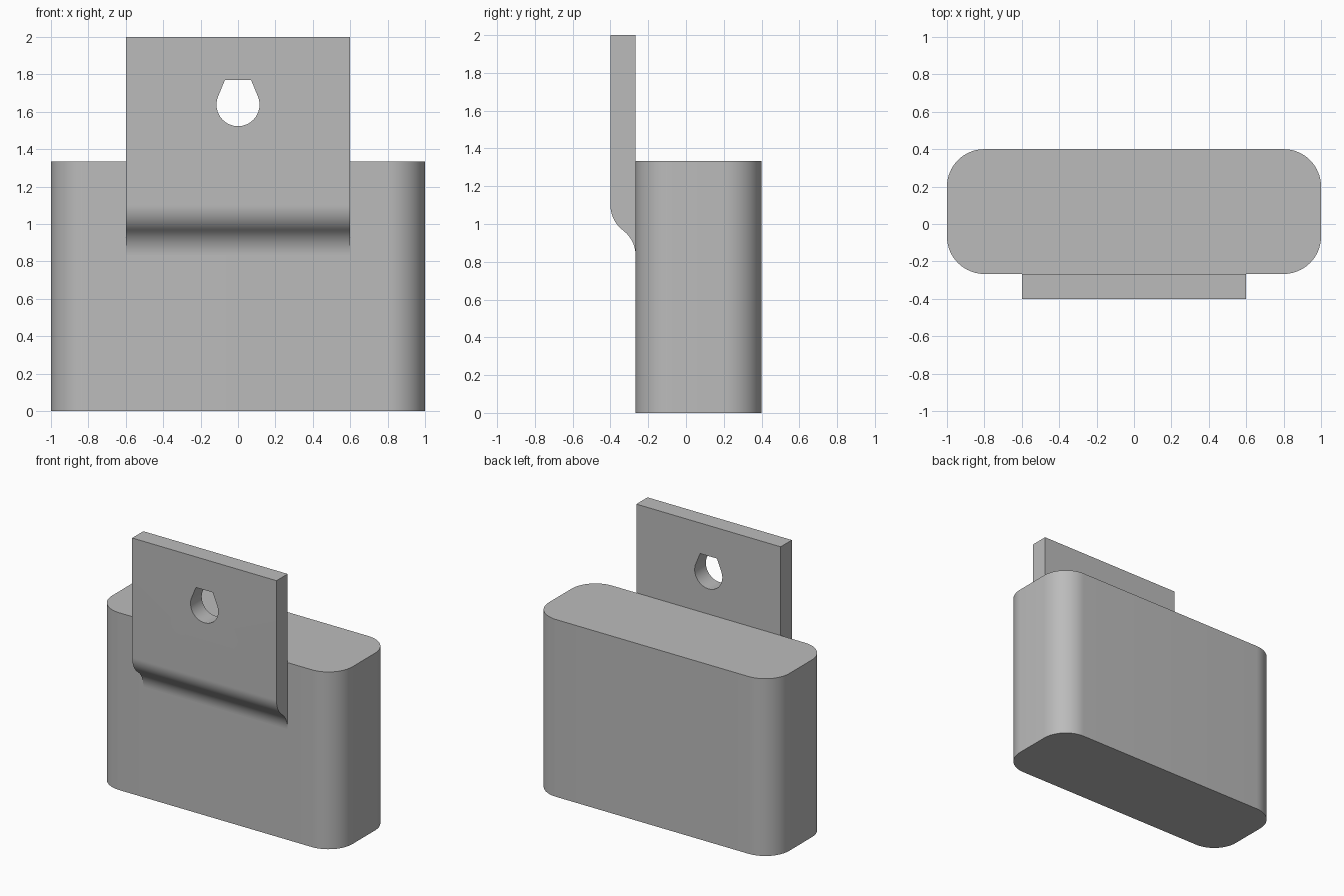
import bpy
import bmesh
from math import sin, cos, pi, radians, atan2
from mathutils import Vector

if "Cube" in bpy.data.objects:
    bpy.data.objects.remove(bpy.data.objects["Cube"], do_unlink=True)

GREY = (0.5, 0.5, 0.5, 1)
grey = bpy.data.materials.new("plain grey")
grey.use_nodes = True
grey.diffuse_color = GREY
grey.node_tree.nodes["Principled BSDF"].inputs["Base Color"].default_value = GREY


def arc(cx, cy, r, start, end, steps=16):
    angles = [start + (end - start) * i / steps for i in range(steps + 1)]
    return [(cx + r * cos(a), cy + r * sin(a)) for a in angles]


def extrude_profile(name, points, place, offset):
    """Fill a closed 2D outline and extrude it along an offset vector."""
    bm = bmesh.new()
    face = bm.faces.new([bm.verts.new(place(*p)) for p in points])
    ext = bmesh.ops.extrude_face_region(bm, geom=[face], use_keep_orig=True)
    moved = [g for g in ext["geom"] if isinstance(g, bmesh.types.BMVert)]
    bmesh.ops.translate(bm, verts=moved, vec=Vector(offset))
    bmesh.ops.recalc_face_normals(bm, faces=bm.faces)
    mesh = bpy.data.meshes.new(name)
    bm.to_mesh(mesh)
    bm.free()
    mesh.materials.append(grey)
    obj = bpy.data.objects.new(name, mesh)
    bpy.context.collection.objects.link(obj)
    return obj


def select_only(obj):
    bpy.ops.object.select_all(action="DESELECT")
    obj.select_set(True)
    bpy.context.view_layer.objects.active = obj


FRONT, BACK = -0.4, 0.4
BODY_FRONT = -0.267

# Body: rounded rectangle extruded upwards
R = 0.2
corners = [(1 - R, BACK - R), (R - 1, BACK - R),
           (R - 1, BODY_FRONT + R), (1 - R, BODY_FRONT + R)]
outline = []
for i, (x, y) in enumerate(corners):
    outline += arc(x, y, R, i * pi / 2, (i + 1) * pi / 2)
body = extrude_profile("body", outline, lambda x, y: (x, y, 0), (0, 0, 1.333))

# Hanging plate: side profile with an S-shaped lower front, extruded sideways
bend_r, turn = 0.1667, radians(53.13)
profile = [(BODY_FRONT, 2), (FRONT, 2)]
profile += arc(FRONT + bend_r, 1.1, bend_r, pi, pi + turn)
profile += arc(BODY_FRONT - bend_r, 0.833, bend_r, turn, 0)[1:]
plate = extrude_profile("hanging_plate", profile,
                        lambda y, z: (-0.6, y, z), (1.2, 0, 0))

# Keyhole: round below, tapering to a flat top
tip = radians(22)
hole = [(0.07, 1.77), (-0.07, 1.77)]
hole += arc(0, 1.638, 0.115, pi - tip, 2 * pi + tip, 40)
cutter = extrude_profile("hole_cutter", hole,
                         lambda x, z: (x, -0.6, z), (0, 0.6, 0))
cutter.hide_render = True
cut = plate.modifiers.new("hole", "BOOLEAN")
cut.operation = "DIFFERENCE"
cut.solver = "EXACT"
cut.object = cutter
select_only(plate)
bpy.ops.object.modifier_apply(modifier=cut.name)
bpy.data.objects.remove(cutter, do_unlink=True)

for part in (body, plate):
    select_only(part)
    bpy.ops.object.shade_smooth_by_angle(angle=radians(30))
